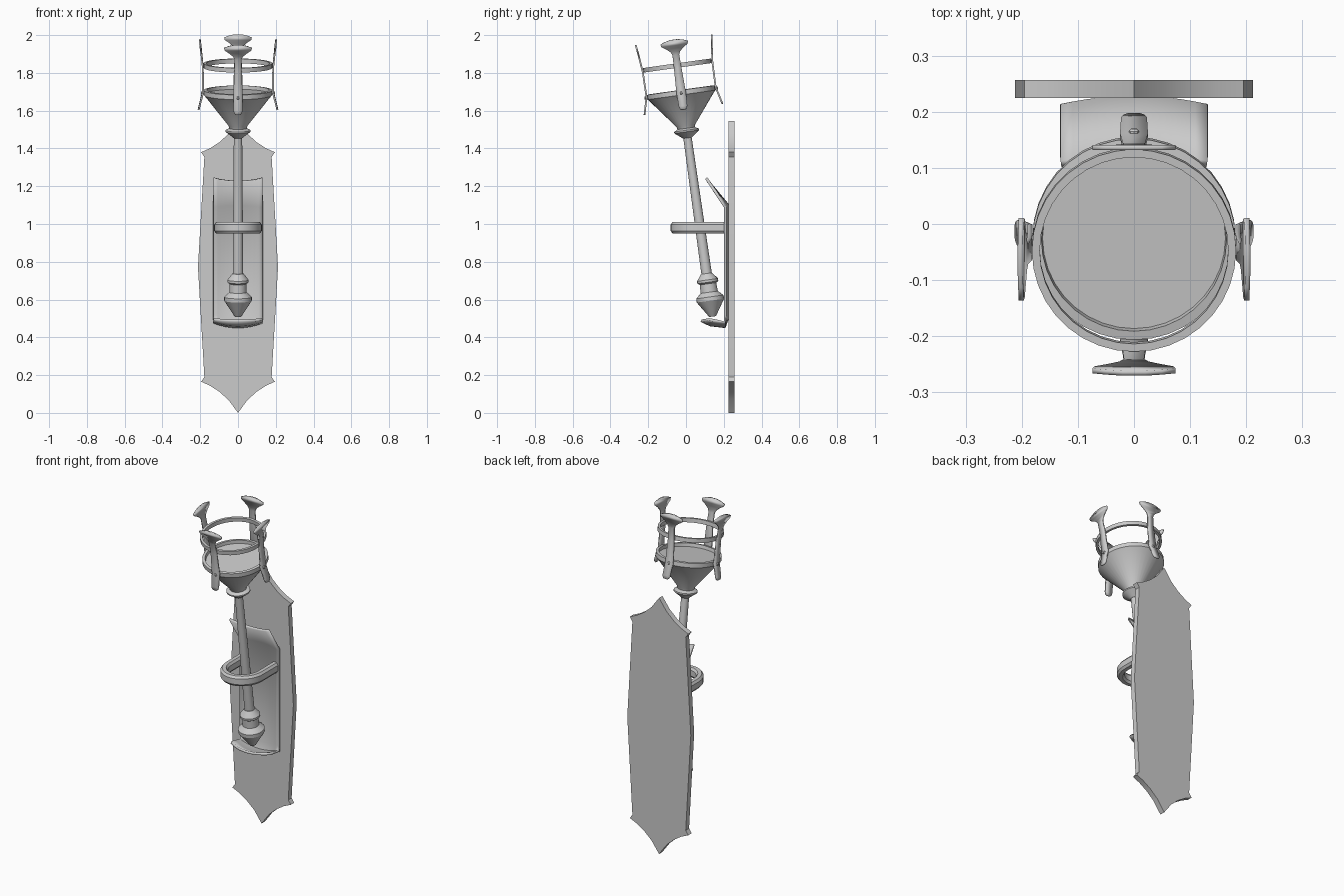
import bpy, bmesh, math
from mathutils import Matrix, Vector

if "Cube" in bpy.data.objects:
    bpy.data.objects.remove(bpy.data.objects["Cube"])

# Leaning frame of the torch, origin at its lower tip
TORCH = Matrix.Translation((0, 0.141, 0.51)) @ Matrix.Rotation(math.radians(8), 4, 'X')


def make(name, verts, faces, matrix=None, thick=0, angle=30):
    me = bpy.data.meshes.new(name)
    bm = bmesh.new()
    vs = [bm.verts.new(v) for v in verts]
    for f in faces:
        bm.faces.new([vs[i] for i in f])
    if matrix:
        bm.transform(matrix)
    bmesh.ops.recalc_face_normals(bm, faces=bm.faces)
    bm.to_mesh(me)
    bm.free()
    ob = bpy.data.objects.new(name, me)
    bpy.context.collection.objects.link(ob)
    if thick:
        mod = ob.modifiers.new("Thickness", 'SOLIDIFY')
        mod.thickness = thick
        mod.offset = 0
    bpy.ops.object.select_all(action='DESELECT')
    ob.select_set(True)
    bpy.context.view_layer.objects.active = ob
    bpy.ops.object.shade_smooth_by_angle(angle=math.radians(angle))
    return ob


def grid_faces(rows, cols, wrap_rows=False, wrap_cols=False):
    return [(i * cols + j, i * cols + (j + 1) % cols,
             (i + 1) % rows * cols + (j + 1) % cols, (i + 1) % rows * cols + j)
            for i in range(rows - (not wrap_rows)) for j in range(cols - (not wrap_cols))]


def lathe(name, profile, n, closed=False):
    verts = [(r * math.cos(2 * math.pi * k / n), r * math.sin(2 * math.pi * k / n), t)
             for r, t in profile for k in range(n)]
    faces = grid_faces(len(profile), n, closed, True)
    if not closed:
        faces += [tuple(range(n)), tuple(range(len(verts) - n, len(verts)))]
    return make(name, verts, faces, TORCH)


# Back plate with scooped, pointed ends
quarter = [(0.05, 0.068), (0.1, 0.113), (0.15, 0.145), (0.195, 0.165), (0.178, 0.19)]
right = [(0, 0)] + quarter + [(0.212, 0.772)] + [(x, 1.545 - z) for x, z in reversed(quarter)] + [(0, 1.545)]
outline = right + [(-x, z) for x, z in reversed(right[1:-1])]
n = len(outline)
make("back_plate", [(x, y, z) for y in (0.225, 0.257) for x, z in outline],
     grid_faces(2, n, False, True) + [tuple(range(n)), tuple(range(n, 2 * n))])

# Hollowed tray: side profile blends into a deeper centre profile
edge = [(0.12, 0.495), (0.16, 0.488), (0.205, 0.48), (0.207, 0.52), (0.207, 1.09), (0.107, 1.243)]
centre = [(0.08, 0.488), (0.13, 0.465), (0.205, 0.455), (0.22, 0.5), (0.222, 1.1), (0.118, 1.225)]
cols = 13
verts = []
for (ey, ez), (cy, cz) in zip(edge, centre):
    for k in range(cols):
        u = 2 * k / (cols - 1) - 1
        verts.append((0.13 * u, cy + (ey - cy) * u * u, cz + (ez - cz) * u * u))
make("tray", verts, grid_faces(len(edge), cols), thick=0.014, angle=50)

# U-shaped holding loop swept with a rounded section
path = [(Vector((0.105, 0.215)), Vector((1, 0)))]
for k in range(17):
    a = math.pi * k / 16
    path.append((Vector((0.105 * math.cos(a), 0.06 - 0.12 * math.sin(a))),
                 Vector((math.cos(a) / 0.105, -math.sin(a) / 0.12)).normalized()))
path.append((Vector((-0.105, 0.215)), Vector((-1, 0))))
section = [(-0.021, -0.017), (-0.011, -0.03), (0.011, -0.03), (0.021, -0.017),
           (0.021, 0.017), (0.011, 0.03), (-0.011, 0.03), (-0.021, 0.017)]
verts = [(p.x + d.x * s, p.y + d.y * s, 0.98 + h) for p, d in path for s, h in section]
m = len(verts)
make("holding_loop", verts, grid_faces(len(path), 8, False, True) + [tuple(range(8)), tuple(range(m - 8, m))])

# Torch shaft with turned finial
lathe("finial", [(0.018, 0), (0.073, 0.085), (0.073, 0.105), (0.046, 0.13), (0.044, 0.175),
                 (0.056, 0.183), (0.056, 0.196), (0.03, 0.23)], 24)
lathe("shaft", [(0.028, 0.2), (0.022, 0.98)], 16)
lathe("collar", [(0.024, 0.955), (0.036, 0.965), (0.066, 0.988), (0.066, 0.996), (0.04, 1.01)], 24)

# Bowl with recessed top
lathe("bowl", [(0.042, 0.99), (0.05, 1.02), (0.172, 1.175), (0.181, 1.185), (0.181, 1.21),
               (0.165, 1.212), (0.163, 1.192)], 36)

# Upper hoop
lathe("upper_hoop", [(0.182, 1.33), (0.182, 1.354), (0.168, 1.354), (0.168, 1.33)], 36, True)

# Four flared prongs with rivets: height, radius, half width
stations = [(1.107, 0.209, 0.01), (1.112, 0.207, 0.018), (1.125, 0.204, 0.023), (1.2, 0.185, 0.025),
            (1.33, 0.186, 0.02), (1.4, 0.193, 0.018), (1.417, 0.195, 0.026), (1.435, 0.197, 0.047),
            (1.45, 0.199, 0.07), (1.464, 0.201, 0.074), (1.473, 0.202, 0.05), (1.48, 0.203, 0.02)]
for i, side in enumerate(("right", "back", "left", "front")):
    mat = TORCH @ Matrix.Rotation(i * math.pi / 2, 4, 'Z')
    verts = [(r, s * w, t) for t, r, w in stations for s in (-1, 1)]
    make("prong_" + side, verts, grid_faces(len(stations), 2), mat, 0.009)
    verts = [(x, r * math.cos(k * math.pi / 4), 1.195 + r * math.sin(k * math.pi / 4))
             for x, r in ((0.175, 0.009), (0.193, 0.009), (0.197, 0.005)) for k in range(8)]
    make("rivet_" + side, verts, grid_faces(3, 8, False, True) + [tuple(range(8)), tuple(range(16, 24))], mat)
